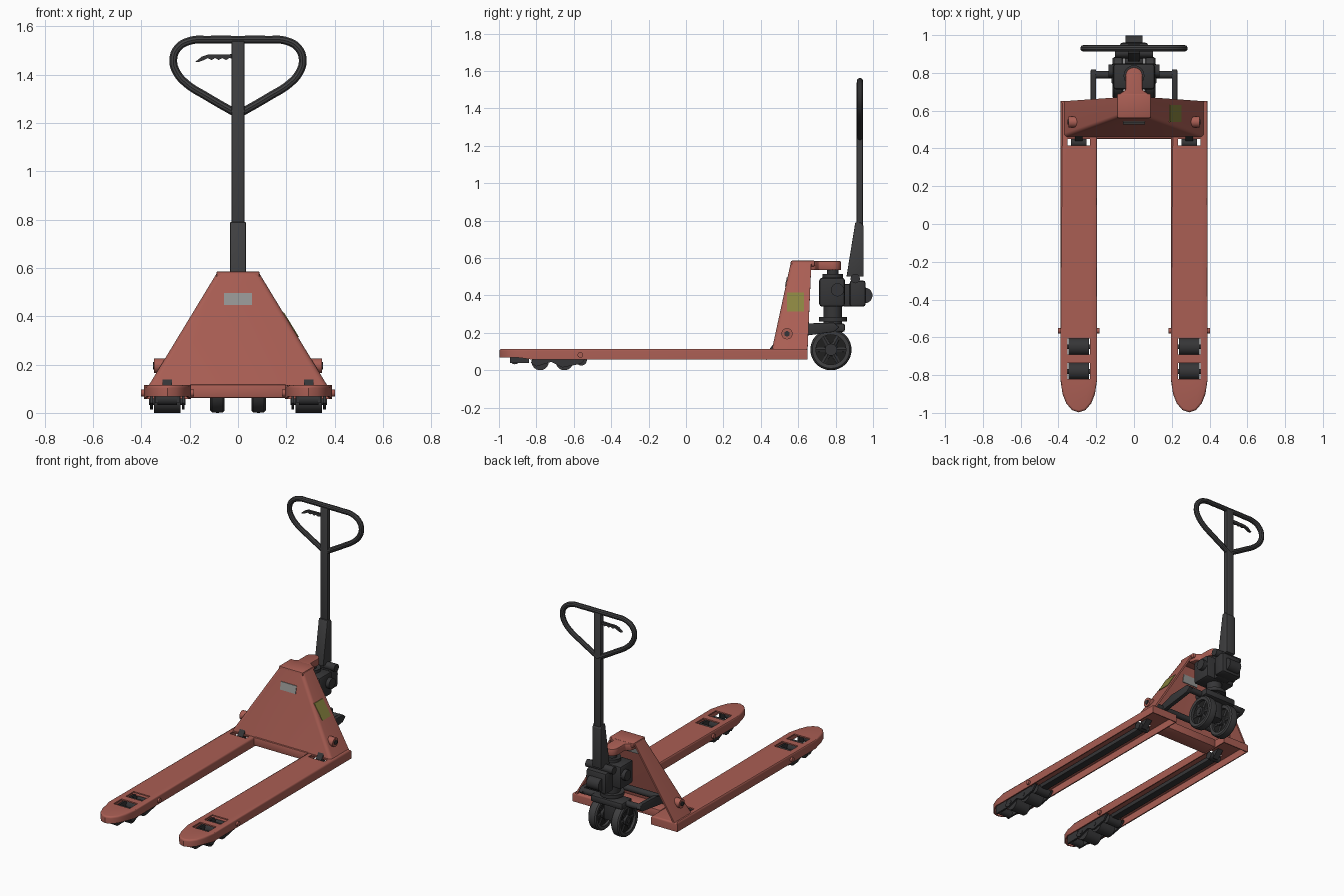
import bpy, bmesh, math
from mathutils import Vector

old = bpy.data.objects.get("Cube")
if old:
    bpy.data.objects.remove(old)
parts = []


def material(name, rgb):
    m = bpy.data.materials.new(name)
    m.use_nodes = True
    m.diffuse_color = (*rgb, 1)
    m.node_tree.nodes["Principled BSDF"].inputs["Base Color"].default_value = (*rgb, 1)
    return m


RED = material("red paint", (0.40, 0.112, 0.088))
DARK = material("dark metal", (0.036, 0.036, 0.038))
GREY = material("handle grey", (0.05, 0.05, 0.052))
BLACK = material("black recess", (0.014, 0.014, 0.014))
LABEL = material("grey label", (0.30, 0.30, 0.29))
YELLOW = material("yellow label", (0.25, 0.23, 0.05))


def finish(name, bm, mat):
    me = bpy.data.meshes.new(name)
    bm.to_mesh(me)
    bm.free()
    me.materials.append(mat)
    ob = bpy.data.objects.new(name, me)
    bpy.context.collection.objects.link(ob)
    parts.append(ob)
    return ob


def prism(name, pts, axis, lo, hi, mat, bevel=0.0):
    """Extrude a 2D outline along one axis."""
    def put(p, d):
        return {"x": (d, *p), "y": (p[0], d, p[1]), "z": (*p, d)}[axis]
    bm = bmesh.new()
    a, b = ([bm.verts.new(put(p, d)) for p in pts] for d in (lo, hi))
    bm.faces.new(a)
    bm.faces.new(b)
    for i in range(len(pts)):
        j = (i + 1) % len(pts)
        bm.faces.new((a[i], a[j], b[j], b[i]))
    bmesh.ops.recalc_face_normals(bm, faces=bm.faces)
    if bevel:
        bmesh.ops.bevel(bm, geom=bm.edges[:], offset=bevel, segments=2, profile=0.5, affect="EDGES")
    return finish(name, bm, mat)


def box(name, x, y, z, mat, bevel=0.0):
    return prism(name, [(x[0], y[0]), (x[1], y[0]), (x[1], y[1]), (x[0], y[1])], "z", *z, mat, bevel)


def cyl(name, p, q, r, mat, r2=None, sides=24):
    """Cylinder or cone between two points."""
    p, q = Vector(p), Vector(q)
    bm = bmesh.new()
    bmesh.ops.create_cone(bm, cap_ends=True, segments=sides, radius1=r,
                          radius2=r if r2 is None else r2, depth=(q - p).length)
    turn = (q - p).to_track_quat("Z", "Y").to_matrix().to_4x4()
    turn.translation = (p + q) / 2
    bm.transform(turn)
    return finish(name, bm, mat)


def ring(name, profile, centre, mat, sides=36):
    """Closed (radius, offset) profile turned about an axle along x."""
    bm = bmesh.new()
    loops = []
    for k in range(sides):
        t = math.tau * k / sides
        loops.append([bm.verts.new(Vector(centre) + Vector((o, r * math.cos(t), r * math.sin(t))))
                      for r, o in profile])
    for k in range(sides):
        a, b = loops[k], loops[(k + 1) % sides]
        for i in range(len(profile)):
            j = (i + 1) % len(profile)
            bm.faces.new((a[i], a[j], b[j], b[i]))
    bmesh.ops.recalc_face_normals(bm, faces=bm.faces)
    return finish(name, bm, mat)


def shell(name, base, top, mat, closed, pick, bevel, thick):
    """Pressed sheet: walls plus a lid, open underneath."""
    bm = bmesh.new()
    b, t = ([bm.verts.new(p) for p in pts] for pts in (base, top))
    n = len(b)
    for i in range(n if closed else n - 1):
        j = (i + 1) % n
        bm.faces.new((b[i], b[j], t[j], t[i]))
    bm.faces.new(t)
    edges = [e for e in bm.edges if pick(*e.verts)]
    bmesh.ops.bevel(bm, geom=edges, offset=bevel, segments=4, profile=0.5, affect="EDGES")
    ob = finish(name, bm, mat)
    mod = ob.modifiers.new("sheet", "SOLIDIFY")
    mod.thickness, mod.offset = thick, -1
    return ob


def apply(ob):
    bpy.context.view_layer.objects.active = ob
    for m in ob.modifiers[:]:
        bpy.ops.object.modifier_apply(modifier=m.name)


# Forks with roller slots, rollers, bogies and push rods
half = [(0.0975, 0.65), (0.0975, -0.82), (0.086, -0.90), (0.066, -0.95), (0.036, -0.985)]
outline = [(-x, y) for x, y in half] + [(0, -0.997)] + half[::-1]
for s, side in ((-1, "right"), (1, "left")):
    c = 0.2925 * s
    fork = shell(side + "_fork",
                 [(c + x, y, 0.057 if y > -0.85 else 0.068) for x, y in outline],
                 [(c + x, y, 0.115) for x, y in outline], RED, True,
                 lambda a, b: min(a.co.z, b.co.z) > 0.1, 0.012, 0.009)
    for y0, y1 in ((-0.69, -0.605), (-0.82, -0.735), (0.415, 0.45)):
        cutter = box("slot_cutter", (c - 0.06, c + 0.06), (y0, y1), (0.085, 0.2), RED)
        cutter.hide_render = True
        cut = fork.modifiers.new("slot", "BOOLEAN")
        cut.operation, cut.solver, cut.object = "DIFFERENCE", "EXACT", cutter
    apply(fork)
    for ob in [o for o in parts if o.name.startswith("slot_cutter")]:
        parts.remove(ob)
        bpy.data.objects.remove(ob)

    for y in (-0.65, -0.78):
        cyl(side + "_load_roller", (c - 0.055, y, 0.046), (c + 0.055, y, 0.046), 0.046, DARK)
        cyl(side + "_roller_axle", (c - 0.075, y, 0.046), (c + 0.075, y, 0.046), 0.013, DARK, sides=12)
    for k in (-1, 1):
        x = c + 0.066 * k
        prism(side + "_bogie_plate", [(-0.83, 0.04), (-0.80, 0.02), (-0.72, 0.045), (-0.66, 0.015),
              (-0.56, 0.035), (-0.53, 0.07), (-0.60, 0.09), (-0.80, 0.08)], "x", x - 0.006, x + 0.006, DARK)
        box(side + "_entry_bracket", (c + 0.045 * k - 0.006, c + 0.045 * k + 0.006),
            (-0.94, -0.84), (0.04, 0.1), DARK)
    cyl(side + "_entry_roller", (c - 0.04, -0.915, 0.058), (c + 0.04, -0.915, 0.058), 0.026, DARK)
    cyl(side + "_bogie_pin", (c - 0.11, -0.565, 0.082), (c + 0.11, -0.565, 0.082), 0.015, RED, sides=16)
    cyl(side + "_bogie_knuckle", (c - 0.05, -0.56, 0.055), (c + 0.05, -0.56, 0.055), 0.03, DARK)
    box(side + "_push_rod", (c - 0.026, c + 0.026), (-0.56, 0.43), (0.06, 0.09), DARK, 0.006)
    cyl(side + "_rod_eye", (c - 0.04, 0.43, 0.08), (c + 0.04, 0.43, 0.08), 0.024, DARK)

    # Rocker linkage, pivot bosses and steering wheels
    prism(side + "_rocker", [(0.41, 0.065), (0.45, 0.06), (0.56, 0.16), (0.56, 0.21), (0.52, 0.21)],
          "x", c - 0.02, c + 0.02, DARK)
    x = 0.215 * s
    prism(side + "_lift_arm", [(0.52, 0.17), (0.64, 0.185), (0.79, 0.205), (0.82, 0.23), (0.79, 0.255),
          (0.64, 0.25), (0.52, 0.21)], "x", x - 0.014, x + 0.014, DARK, 0.004)
    cyl(side + "_pivot_boss", (0.29 * s, 0.54, 0.195), (0.347 * s, 0.54, 0.195), 0.03, RED)
    cyl(side + "_pivot_pin", (0.34 * s, 0.54, 0.195), (0.352 * s, 0.54, 0.195), 0.016, DARK, sides=6)
    w = Vector((0.085 * s, 0.775, 0.11))
    ring(side + "_wheel_tyre", [(0.08, -0.028), (0.1, -0.03), (0.108, -0.022), (0.11, 0),
                                (0.108, 0.022), (0.1, 0.03), (0.08, 0.028)], w, GREY)
    X = Vector((1, 0, 0))
    cyl(side + "_wheel_web", w - X * 0.01, w + X * 0.01, 0.084, BLACK, sides=32)
    cyl(side + "_wheel_hub", w - X * 0.03, w + X * 0.03, 0.032, DARK)
    for k in range(6):
        d = Vector((0, math.cos(k * math.pi / 3), math.sin(k * math.pi / 3)))
        cyl(side + "_wheel_spoke", w + d * 0.025, w + d * 0.085, 0.018, DARK, 0.014, 8)

# Sloped body frame with cross member and top bracket
shell("body_frame",
      [(-0.37, 0.65, 0.113), (-0.37, 0.46, 0.113), (0.37, 0.46, 0.113), (0.37, 0.65, 0.113)],
      [(-0.09, 0.67, 0.575), (-0.09, 0.56, 0.575), (0.09, 0.56, 0.575), (0.09, 0.67, 0.575)],
      RED, False, lambda a, b: max(a.co.y, b.co.y) < 0.6 and abs(a.co.z - b.co.z) > 0.1, 0.02, 0.012)
apply(parts[-1])
box("cross_member", (-0.2, 0.2), (0.45, 0.56), (0.062, 0.118), RED, 0.006)
box("bracket_cap", (-0.09, 0.09), (0.56, 0.69), (0.555, 0.586), RED, 0.008)
arm = [(-0.085, 0.64), (0.085, 0.64), (0.075, 0.69), (0.045, 0.71)]
arm += [(0.045 * math.cos(t), 0.785 + 0.045 * math.sin(t)) for t in [math.pi * i / 10 for i in range(11)]]
prism("bracket_arm", arm + [(-0.045, 0.71), (-0.075, 0.69)], "z", 0.535, 0.583, RED, 0.006)

# Labels laid on the sheet metal
for name, off in (("front_label", -0.004), ("rear_label", 0.012)):
    prism(name, [(0.532 + off, 0.447), (0.543 + off, 0.497), (0.548 + off, 0.497), (0.537 + off, 0.447)],
          "x", -0.058, 0.058, LABEL)
prism("side_label", [(0.244, 0.315), (0.252, 0.315), (0.191, 0.415), (0.183, 0.415)],
      "y", 0.54, 0.63, YELLOW)

# Hydraulic pump and steering yoke
cyl("axle", (-0.12, 0.775, 0.11), (0.12, 0.775, 0.11), 0.018, DARK)
box("wheel_yoke", (-0.045, 0.045), (0.735, 0.815), (0.09, 0.24), DARK, 0.01)
cyl("lift_shaft", (-0.225, 0.79, 0.23), (0.225, 0.79, 0.23), 0.02, DARK)
cyl("rocker_shaft", (-0.34, 0.54, 0.195), (0.34, 0.54, 0.195), 0.02, DARK)
box("yoke_head", (-0.12, 0.12), (0.74, 0.85), (0.205, 0.25), DARK, 0.012)
for z0, z1, r in ((0.24, 0.35, 0.05), (0.262, 0.285, 0.075), (0.48, 0.515, 0.055), (0.5, 0.545, 0.03)):
    cyl("pump_cylinder", (0, 0.785, z0), (0, 0.785, z1), r, DARK)
box("pump_body", (-0.11, 0.11), (0.712, 0.85), (0.34, 0.495), DARK, 0.016)
box("pump_neck", (-0.05, 0.05), (0.84, 0.9), (0.34, 0.46), DARK, 0.008)
cyl("pump_cross_tube", (-0.135, 0.81, 0.43), (0.135, 0.81, 0.43), 0.035, DARK)
box("handle_pivot_block", (-0.075, 0.075), (0.875, 0.96), (0.34, 0.48), DARK, 0.014)
cyl("pedal_roller", (-0.045, 0.955, 0.40), (0.045, 0.955, 0.40), 0.042, DARK)
cyl("handle_pivot_pin", (-0.1, 0.905, 0.49), (0.1, 0.905, 0.49), 0.025, DARK)

# Handle: tapered base, square shaft, grip loop and release lever
prism("handle_base", [(0.858, 0.5), (0.95, 0.5), (0.95, 0.77), (0.935, 0.79), (0.905, 0.79)],
      "x", -0.033, 0.033, GREY, 0.004)
box("handle_shaft", (-0.027, 0.027), (0.912, 0.945), (0.77, 1.54), GREY, 0.005)
grip = [(0, 1.235), (0.13, 1.31), (0.212, 1.362), (0.253, 1.408), (0.268, 1.46),
        (0.25, 1.51), (0.2, 1.54), (0.12, 1.545), (0, 1.545)]
for s, side in ((-1, "right"), (1, "left")):
    cu = bpy.data.curves.new(side + "_grip_loop", "CURVE")
    cu.dimensions, cu.bevel_depth, cu.bevel_resolution, cu.resolution_u = "3D", 0.017, 3, 6
    sp = cu.splines.new("BEZIER")
    sp.bezier_points.add(len(grip) - 1)
    for bp, (x, z) in zip(sp.bezier_points, grip):
        bp.co = (x * s, 0.93, z)
        bp.handle_left_type = bp.handle_right_type = "AUTO"
    cu.materials.append(GREY)
    ob = bpy.data.objects.new(side + "_grip_loop", cu)
    bpy.context.collection.objects.link(ob)
    bpy.ops.object.select_all(action="DESELECT")
    ob.select_set(True)
    bpy.context.view_layer.objects.active = ob
    bpy.ops.object.convert(target="MESH")
    parts.append(bpy.context.view_layer.objects.active)
teeth = [(-0.14 + 0.015 * i, 1.461 + 0.008 * (i % 2)) for i in range(8)]
prism("release_lever", [(-0.178, 1.452), (-0.165, 1.452)] + teeth +
      [(-0.02, 1.465), (-0.02, 1.485), (-0.125, 1.483), (-0.15, 1.475)], "y", 0.922, 0.938, DARK)

# Smooth shading with sharp creases
bpy.ops.object.select_all(action="DESELECT")
for ob in parts:
    ob.select_set(True)
bpy.context.view_layer.objects.active = parts[0]
bpy.ops.object.shade_smooth_by_angle(angle=math.radians(35))
